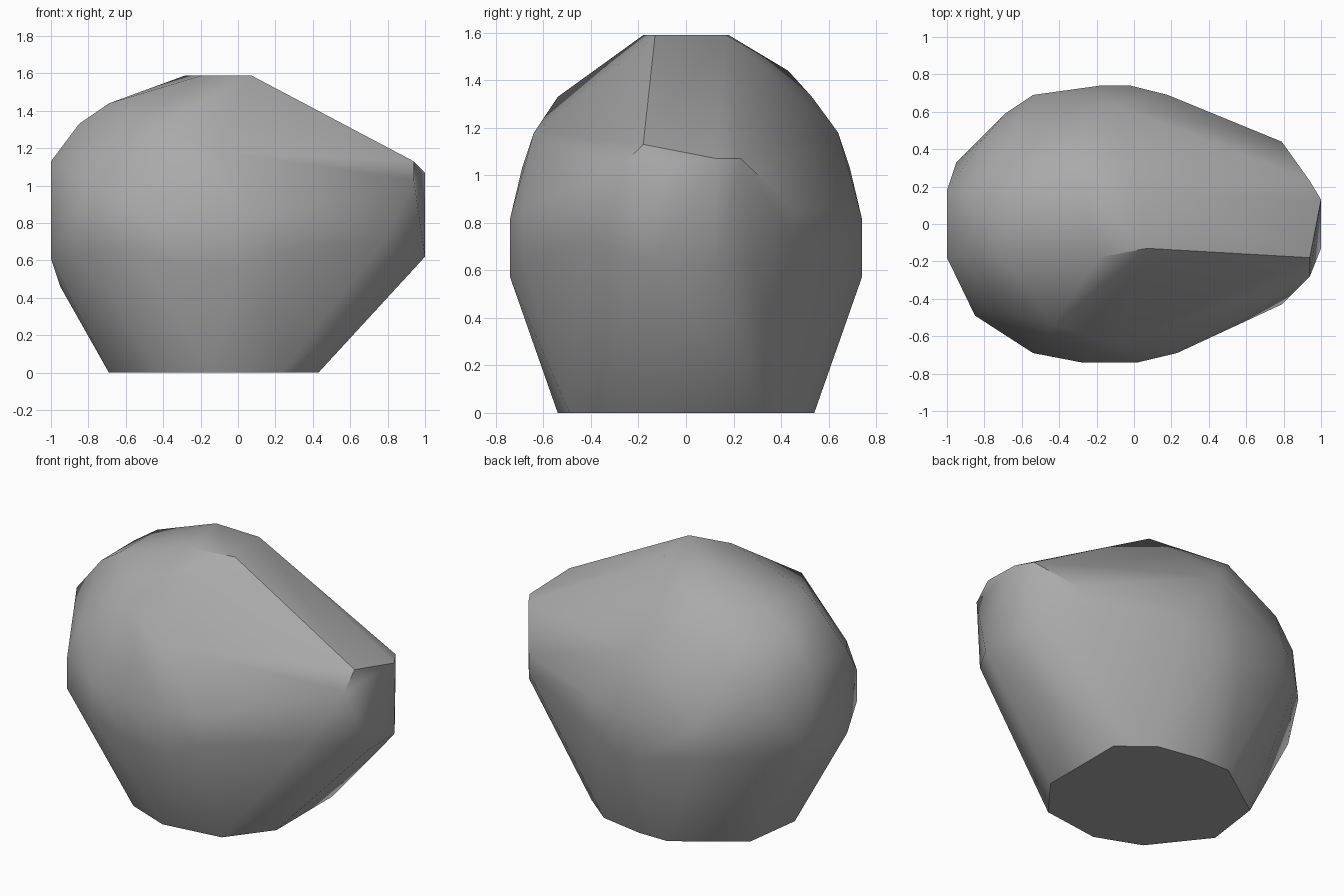
import bpy
import bmesh
import math

# Remove the default cube only
default_cube = bpy.data.objects.get("Cube")
if default_cube:
    bpy.data.objects.remove(default_cube, do_unlink=True)


def add_level(bm, outline, *heights):
    """Place one horizontal outline (in hundredths of a unit) at each height."""
    for height in heights:
        for x, y in outline:
            bm.verts.new((x / 100, y / 100, height / 100))


def make_material(name, colour):
    material = bpy.data.materials.new(name)
    material.use_nodes = True
    material.diffuse_color = colour
    shader = material.node_tree.nodes["Principled BSDF"]
    shader.inputs["Base Color"].default_value = colour
    shader.inputs["Roughness"].default_value = 0.8
    return material


stone_grey = make_material("stone grey", (0.4, 0.4, 0.4, 1))
bm = bmesh.new()

# Flat base
base = [(43, -23), (43, 33), (23, 49), (-5, 54), (-25, 54),
        (-64, 27), (-69, -10), (-43, -43), (-15, -54), (23, -49)]
add_level(bm, base, 0)

# Wide belly, with a straight band in the middle
belly = [(-28, -74), (2, -74), (-18, 74), (-2, 74)]
belly_sides = [(-54, -69), (-54, 69), (18, 69), (23, -69), (-85, -49), (-69, 59)]
add_level(bm, belly, 57, 82)
add_level(bm, belly_sides, 65, 85)

# Blunt tail end
tail = [(-100, -18), (-100, 18)]
add_level(bm, tail, 61, 113)
add_level(bm, [(-95, 5)], 46)
add_level(bm, [(-95, 33)], 82)

# Shoulders, stepping in towards the crown
add_level(bm, [(-18, -69), (-18, 69), (-80, -46), (-80, 46)], 103)
add_level(bm, [(-10, -64), (-10, 64), (-64, 50)], 118)
add_level(bm, [(-43, -54), (-20, 53), (-85, 18), (-85, -15)], 133)
add_level(bm, [(-69, -18), (-69, 18), (-34, 43)], 144)

# Flat crown
crown = [(-19, -18), (7, -13), (3, 17), (-28, 18)]
add_level(bm, crown, 159)

# Snout-like end that tapers away from the body
add_level(bm, [(100, -13), (100, 13), (90, 28)], 62)
add_level(bm, [(79, -43)], 72)
add_level(bm, [(79, 44)], 75, 87)
add_level(bm, [(94, -28)], 103)
add_level(bm, [(100, 13), (94, 23)], 107)
add_level(bm, [(94, -18)], 113)

# Wrap all levels in one tight skin and drop the points left inside
hull = bmesh.ops.convex_hull(bm, input=bm.verts)
inside = {v for v in hull["geom_interior"] + hull["geom_unused"]
          if isinstance(v, bmesh.types.BMVert)}
bmesh.ops.delete(bm, geom=list(inside), context="VERTS")
bmesh.ops.dissolve_limit(bm, angle_limit=math.radians(1),
                         verts=bm.verts, edges=bm.edges)
bmesh.ops.recalc_face_normals(bm, faces=bm.faces)

# Finished boulder
mesh = bpy.data.meshes.new("boulder")
bm.to_mesh(mesh)
bm.free()
mesh.materials.append(stone_grey)
boulder = bpy.data.objects.new("boulder", mesh)
bpy.context.collection.objects.link(boulder)

# Soft shading with crisp edges around the base and snout
bpy.ops.object.select_all(action="DESELECT")
boulder.select_set(True)
bpy.context.view_layer.objects.active = boulder
bpy.ops.object.shade_smooth_by_angle(angle=math.radians(40))
